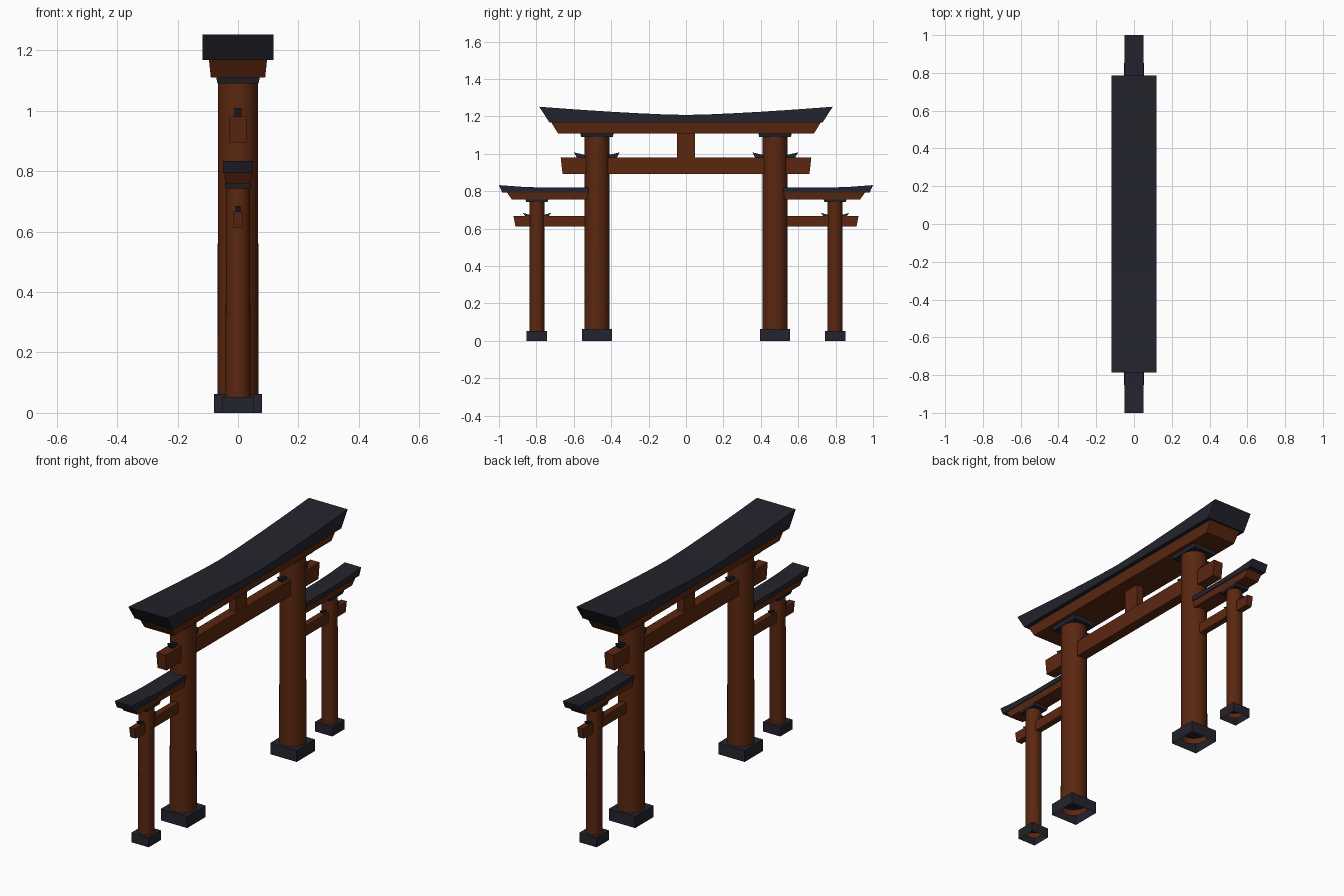
import bpy, bmesh

if "Cube" in bpy.data.objects:
    bpy.data.objects.remove(bpy.data.objects["Cube"])


def material(name, rgb):
    m = bpy.data.materials.new(name)
    m.diffuse_color = (*rgb, 1)
    m.use_nodes = True
    m.node_tree.nodes["Principled BSDF"].inputs["Base Color"].default_value = m.diffuse_color
    return m


RED = material("rust red wood", (0.105, 0.020, 0.005))
DARK = material("blue black", (0.017, 0.017, 0.026))


def finish(bm, name, mat):
    bmesh.ops.recalc_face_normals(bm, faces=bm.faces)
    me = bpy.data.meshes.new(name)
    bm.to_mesh(me)
    bm.free()
    me.materials.append(mat)
    ob = bpy.data.objects.new(name, me)
    bpy.context.collection.objects.link(ob)
    return ob


def beam(name, pts, half_bottom, half_top, mat, side=1, open_bottom=False):
    """Side profile (y, z) spread along x; half width goes from bottom to top."""
    z0, z1 = min(p[1] for p in pts), max(p[1] for p in pts)
    bm = bmesh.new()
    rings = []
    for s in (-1, 1):
        rings.append([bm.verts.new((
            s * (half_bottom + (half_top - half_bottom) * (z - z0) / (z1 - z0)),
            side * y, z)) for y, z in pts])
    n = len(pts)
    for r in rings:
        bm.faces.new(r)
    for i in range(n):
        j = (i + 1) % n
        if open_bottom and pts[i][1] == z0 and pts[j][1] == z0:
            continue
        bm.faces.new((rings[0][i], rings[0][j], rings[1][j], rings[1][i]))
    return finish(bm, name, mat)


def box(name, y0, y1, z0, z1, half, mat, side=1, flare=0.0, half_top=None, hollow=False):
    pts = [(y0, z0), (y1, z0), (y1 + flare, z1), (y0 - flare, z1)]
    return beam(name, pts, half, half_top or half, mat, side, hollow)


def post(name, y, r0, r1, z0, z1):
    bm = bmesh.new()
    bmesh.ops.create_cone(bm, cap_ends=False, segments=32, radius1=r0, radius2=r1, depth=z1 - z0)
    bmesh.ops.translate(bm, verts=bm.verts, vec=(0, y, (z0 + z1) / 2))
    for f in bm.faces:
        f.smooth = True
    return finish(bm, name, RED)


def wedge(name, y, reach, z, low, high, half, side):
    # thin key above the tie beam, thicker at its outer ends
    pts = [(y - reach + .015, z), (y + reach - .015, z), (y + reach, high), (y + reach * .55, low),
           (y - reach * .55, low), (y - reach, high)]
    return beam(name, pts, half, half, DARK, side)


# main top beam with upswept ends
N = 12
curve = [(0.785 * (1 - 2 * i / N), 1.208 + 0.044 * abs(1 - 2 * i / N) ** 1.4) for i in range(N + 1)]
beam("main_roof_beam", [(-.73, 1.168), (.73, 1.168)] + curve, .118, .118, DARK)
box("main_under_beam", -.685, .685, 1.11, 1.168, .09, RED, flare=.035, half_top=.096)

# tie beam and centre strut
box("main_tie_beam", -.66, .66, .893, .98, .028, RED, flare=.01)
box("centre_strut", -.048, .048, .98, 1.11, .02, RED)

for s, tag in ((-1, "left"), (1, "right")):
    # main post with base, cap and wedges
    post("main_post_" + tag, s * .476, .068, .066, .03, 1.095)
    box("main_base_" + tag, .396, .556, 0, .063, .08, DARK, s, hollow=True)
    box("main_cap_" + tag, .392, .56, 1.09, 1.11, .068, DARK, s, flare=.006, half_top=.072)
    wedge("main_wedge_" + tag, .477, .122, .98, .995, 1.008, .012, s)

    # small side post with base, cap and wedges
    post("side_post_" + tag, s * .797, .041, .04, .025, .747)
    box("side_base_" + tag, .744, .852, 0, .052, .053, DARK, s, hollow=True)
    box("side_cap_" + tag, .74, .854, .742, .757, .041, DARK, s, flare=.005, half_top=.044)
    wedge("side_wedge_" + tag, .797, .077, .667, .675, .685, .009, s)

    # side roof, under beam and tie beam, running into the main post
    beam("side_roof_" + tag, [(.522, .793), (.982, .793), (1.0, .833), (.88, .824),
                              (.75, .819), (.522, .819)], .05, .05, DARK, s)
    beam("side_under_beam_" + tag, [(.522, .757), (.932, .757), (.957, .793), (.522, .793)],
         .042, .046, RED, s)
    beam("side_tie_beam_" + tag, [(.5, .611), (.912, .611), (.922, .667), (.5, .667)],
         .017, .017, RED, s)
